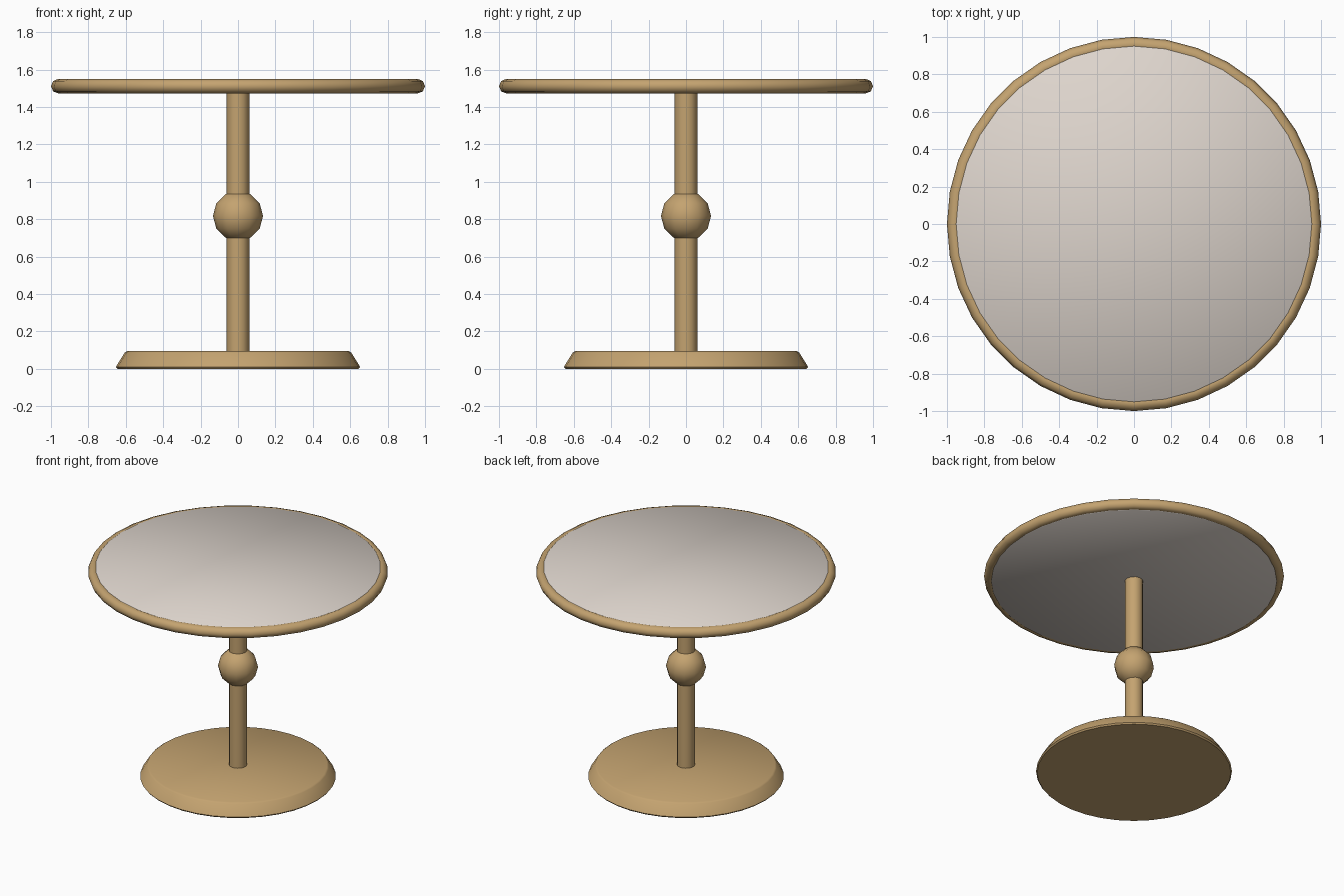
import bpy, bmesh, math

if "Cube" in bpy.data.objects:
    bpy.data.objects.remove(bpy.data.objects["Cube"])


def material(name, rgb):
    m = bpy.data.materials.new(name)
    m.diffuse_color = (*rgb, 1.0)
    m.use_nodes = True
    m.node_tree.nodes["Principled BSDF"].inputs["Base Color"].default_value = m.diffuse_color
    return m


wood = material("tan_wood", (0.552, 0.366, 0.162))
pale = material("pale_grey", (0.73, 0.665, 0.61))


def finish(name, bm, mat, angle):
    bmesh.ops.recalc_face_normals(bm, faces=bm.faces)
    me = bpy.data.meshes.new(name)
    bm.to_mesh(me)
    bm.free()
    ob = bpy.data.objects.new(name, me)
    bpy.context.collection.objects.link(ob)
    me.materials.append(mat)
    bpy.ops.object.select_all(action='DESELECT')
    ob.select_set(True)
    bpy.context.view_layer.objects.active = ob
    bpy.ops.object.shade_smooth_by_angle(angle=math.radians(angle))
    return ob


def lathe(name, profile, sides, mat, closed=False, angle=40):
    """Spin (radius, z) points round z; open profiles get end caps."""
    bm = bmesh.new()
    rings = [[bm.verts.new((r * math.cos(math.tau * i / sides),
                            r * math.sin(math.tau * i / sides), z))
              for i in range(sides)] for r, z in profile]
    pairs = list(zip(rings, rings[1:]))
    if closed:
        pairs.append((rings[-1], rings[0]))
    else:
        bm.faces.new(rings[0])
        bm.faces.new(rings[-1])
    for a, b in pairs:
        for i in range(sides):
            j = (i + 1) % sides
            bm.faces.new((a[i], a[j], b[j], b[i]))
    return finish(name, bm, mat, angle)


# Flared foot plate
lathe("base", [(0.645, 0), (0.653, 0.01), (0.606, 0.086), (0.594, 0.094)], 36, wood)

# Central post
lathe("post", [(0.061, 0.08), (0.061, 1.49)], 12, wood)

# Ball in the middle of the post
bm = bmesh.new()
bmesh.ops.create_uvsphere(bm, u_segments=12, v_segments=6, radius=0.134)
bmesh.ops.translate(bm, verts=bm.verts, vec=(0, 0, 0.817))
finish("post_ball", bm, wood, 60)

# Pale top panel with softened edges
lathe("top_panel", [(0.948, 1.473), (0.957, 1.48), (0.957, 1.54), (0.948, 1.549)],
      36, pale, angle=60)

# Rounded wooden rim around the panel
rim = [(0.96 + 0.04 * math.cos(math.tau * k / 8),
        1.511 + 0.039 * math.sin(math.tau * k / 8)) for k in range(8)]
lathe("top_rim", rim, 36, wood, closed=True, angle=60)
